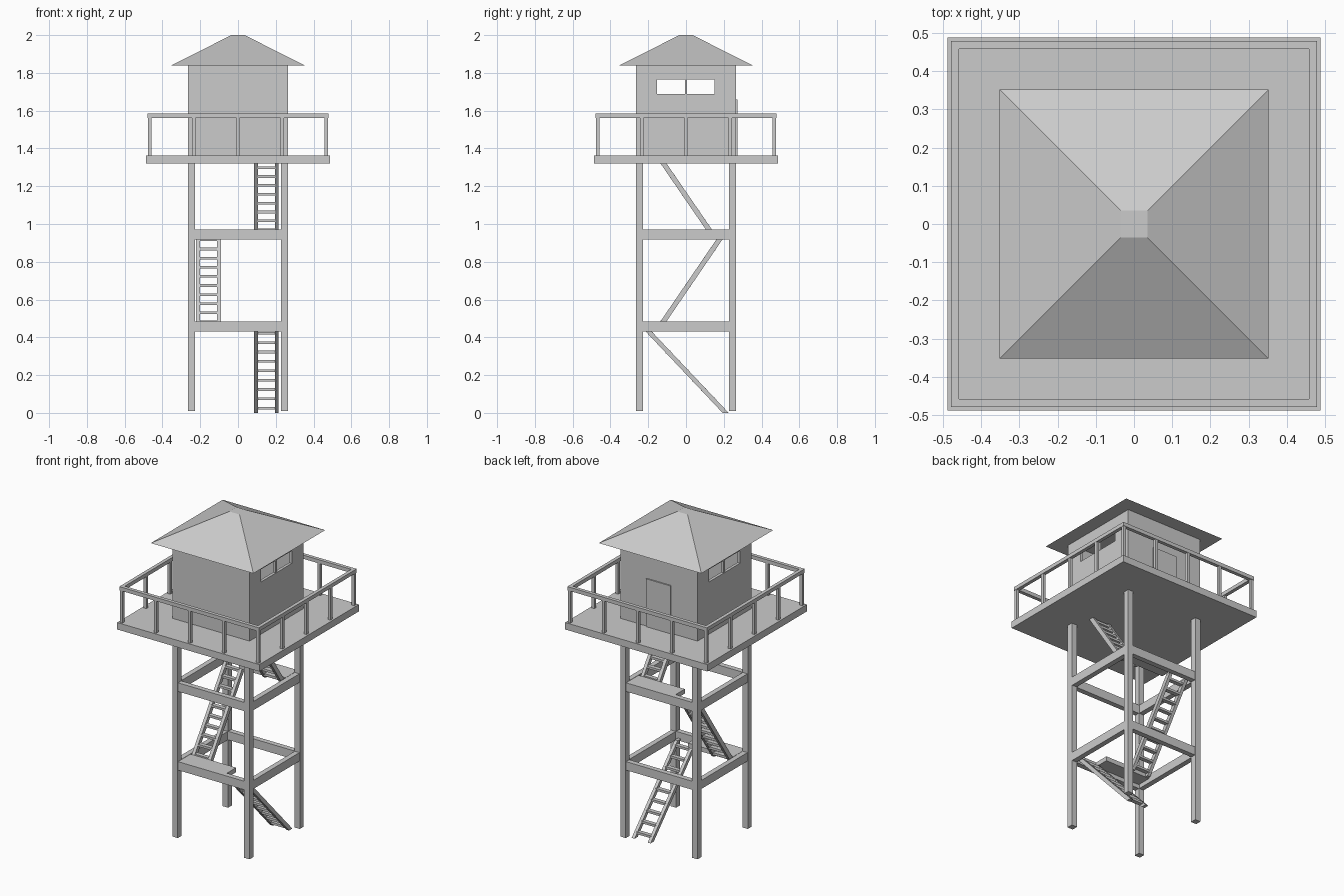
import bpy, bmesh
from mathutils import Matrix

if "Cube" in bpy.data.objects:
    bpy.data.objects.remove(bpy.data.objects["Cube"])


def make(name, bm):
    bmesh.ops.recalc_face_normals(bm, faces=bm.faces)
    me = bpy.data.meshes.new(name)
    bm.to_mesh(me)
    bm.free()
    ob = bpy.data.objects.new(name, me)
    bpy.context.collection.objects.link(ob)
    return ob


def add_box(bm, x0, x1, y0, y1, z0, z1):
    vs = bmesh.ops.create_cube(bm, size=1)["verts"]
    for v in vs:
        v.co.x = x1 if v.co.x > 0 else x0
        v.co.y = y1 if v.co.y > 0 else y0
        v.co.z = z1 if v.co.z > 0 else z0
    return vs


def box(name, *dims):
    bm = bmesh.new()
    add_box(bm, *dims)
    return make(name, bm)


def four_sides(name, *dims):
    """A box repeated by quarter turns around z."""
    bm = bmesh.new()
    for i in range(4):
        vs = add_box(bm, *dims)
        bmesh.ops.rotate(bm, verts=vs, matrix=Matrix.Rotation(i * 1.5707963268, 3, 'Z'))
    return make(name, bm)


def ladder(name, x0, x1, ya, za, yb, zb):
    """Sloped ladder from (ya, za) up to (yb, zb), ends cut level."""
    bm = bmesh.new()
    w = 0.016
    for a, b in ((x0, x0 + 0.02), (x1 - 0.02, x1)):
        for v in add_box(bm, a, b, -w, w, za, zb):
            v.co.y += yb if v.co.z > (za + zb) / 2 else ya
    n = round((zb - za) / 0.048)
    for i in range(n):
        t = (i + 0.5) / n
        y, z = ya + (yb - ya) * t, za + (zb - za) * t
        add_box(bm, x0 + 0.015, x1 - 0.015, y - 0.013, y + 0.013, z - 0.007, z + 0.007)
    return make(name, bm)


# Legs and cross beams
four_sides("leg_posts", 0.228, 0.265, 0.228, 0.265, 0.01, 1.325)
for name, z0, z1 in (("lower_beams", 0.43, 0.483), ("upper_beams", 0.918, 0.972)):
    four_sides(name, -0.229, 0.229, 0.23, 0.262, z0, z1)

# Landings, each leaving a gap for the ladder that reaches it
box("lower_landing", -0.228, 0.085, -0.232, -0.14, 0.455, 0.483)
box("upper_landing", -0.09, 0.228, 0.14, 0.232, 0.944, 0.972)

# Ladders
ladder("lower_ladder", 0.085, 0.215, 0.21, 0.0, -0.212, 0.446)
ladder("middle_ladder", -0.222, -0.09, -0.138, 0.457, 0.192, 0.94)
ladder("upper_ladder", 0.085, 0.215, 0.138, 0.946, -0.12, 1.322)

# Deck
box("deck", -0.488, 0.488, -0.488, 0.488, 1.32, 1.363)

# Railing
four_sides("hand_rails", -0.479, 0.457, 0.457, 0.479, 1.562, 1.585)
bm = bmesh.new()
steps = [-0.468, -0.234, 0, 0.234, 0.468]
for x in steps:
    for y in steps:
        if abs(x) > 0.4 or abs(y) > 0.4:
            add_box(bm, x - 0.009, x + 0.009, y - 0.009, y + 0.009, 1.36, 1.565)
make("rail_posts", bm)

# Hollow cabin with a window opening through both sides
cabin = box("cabin", -0.264, 0.264, -0.264, 0.264, 1.36, 1.842)
cutters = [box("cabin_hollow", -0.246, 0.246, -0.246, 0.246, 1.37, 1.9),
           box("window_cutter", -0.4, 0.4, -0.153, 0.15, 1.687, 1.765)]
bpy.context.view_layer.objects.active = cabin
for c in cutters:
    c.hide_render = True
    m = cabin.modifiers.new("cut", 'BOOLEAN')
    m.operation = 'DIFFERENCE'
    m.solver = 'EXACT'
    m.object = c
    bpy.ops.object.modifier_apply(modifier=m.name)
for c in cutters:
    bpy.data.objects.remove(c)
for side, s in (("right", 1), ("left", -1)):
    a, b = sorted((s * 0.248, s * 0.262))
    box(side + "_window_bar", a, b, -0.006, 0.006, 1.685, 1.767)

# Door on the back
box("door", -0.083, 0.083, 0.26, 0.272, 1.363, 1.66)

# Hipped roof with a small flat top
bm = bmesh.new()
for v in add_box(bm, -0.352, 0.352, -0.352, 0.352, 1.84, 2.0):
    if v.co.z > 1.9:
        v.co.x *= 0.1
        v.co.y *= 0.1
make("roof", bm)
